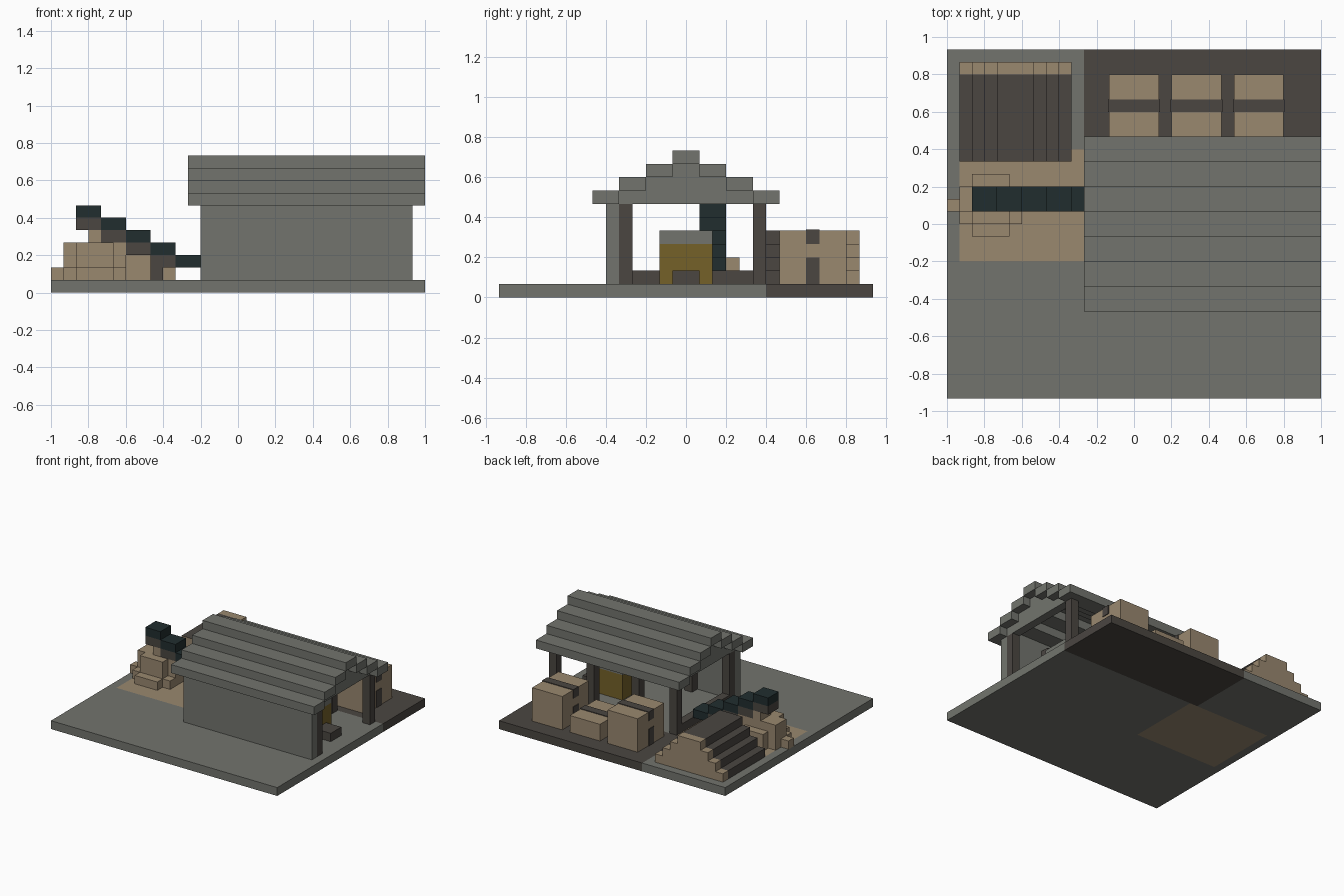
import bpy
import bmesh
from mathutils import Vector

U = 1 / 15  # one block

default = bpy.data.objects.get("Cube")
if default:
    bpy.data.objects.remove(default, do_unlink=True)


def material(name, rgb):
    m = bpy.data.materials.new(name)
    m.use_nodes = True
    m.diffuse_color = (*rgb, 1)
    m.node_tree.nodes["Principled BSDF"].inputs["Base Color"].default_value = (*rgb, 1)
    return m


stone = material("grey stone", (0.17, 0.175, 0.155))
sand = material("pale sand", (0.32, 0.246, 0.159))
dark = material("dark timber", (0.069, 0.061, 0.053))
water = material("deep teal", (0.015, 0.027, 0.028))
brass = material("old brass", (0.178, 0.119, 0.022))


def blocks(name, mats, boxes, rule=None):
    """One object from boxes given as x, y and z ranges in block units."""
    bm = bmesh.new()
    for ranges in boxes:
        lo, hi = (Vector(r[i] for r in ranges) for i in (0, 1))
        for v in bmesh.ops.create_cube(bm, size=1)["verts"]:
            v.co = Vector((lo[i] + hi[i]) / 2 + v.co[i] * (hi[i] - lo[i]) for i in range(3)) * U
    bm.normal_update()
    if rule:
        for f in bm.faces:
            f.material_index = rule(f)
    mesh = bpy.data.meshes.new(name)
    bm.to_mesh(mesh)
    bm.free()
    for m in mats:
        mesh.materials.append(m)
    ob = bpy.data.objects.new(name, mesh)
    bpy.context.collection.objects.link(ob)
    return ob


# Ground slab in three colours
slab = (0, 1)
blocks("stone_ground", [stone], [
    ((-15, 15), (-14, -3), slab),
    ((-15, -4), (6, 14), slab),
    ((-15, -14), (-3, 6), slab),
    ((-3, 15), (-3, 6), slab)])
blocks("dark_yard", [dark], [((-4, 15), (6, 14), slab)])
blocks("sand_patch", [sand], [((-14, -3), (-3, 6), slab)])

# Shelter walls and posts
blocks("front_wall", [stone], [((-3, 14), (-6, -5), (1, 7))])
for x in (-3, 2, 8, 13):
    for side, y in (("front", -5), ("back", 5)):
        blocks(f"{side}_post", [dark], [((x, x + 1), (y, y + 1), (1, 7))])
blocks("low_kerb", [dark], [((-3, -2), (-4, 5), (1, 2))])

# Stepped roof, mirrored around the ridge, with recessed gables
for i in range(3):
    z = (7 + i, 8 + i)
    outer, inner = 7 - 2 * i, 5 - 2 * i
    blocks("roof_step", [stone], [
        ((-4, 15), (-outer, -inner), z),
        ((-4, 15), (inner, outer), z)])
    blocks("gable", [stone], [
        ((-3, -2), (-inner, inner), z),
        ((13, 14), (-inner, inner), z)])
blocks("roof_ridge", [stone], [((-4, 15), (-1, 1), (10, 11))])

# Furnace inside the shelter
blocks("furnace", [brass], [((7, 11), (-2, 2), (1, 4))])
blocks("furnace_cap", [stone], [((7, 11), (-2, 2), (4, 5))])
blocks("furnace_step", [dark], [((11, 13), (-1, 1), (1, 2))])

# Water chute descending towards the shelter
for i in range(5):
    x = (-13 + 2 * i, -11 + 2 * i)
    top = 7 - i
    blocks("chute_water", [water], [(x, (1, 3), (top - 1, top))])
    if i < 4:
        blocks("chute_bed", [dark], [(x, (1, 3), (top - 2, top - 1))])
blocks("chute_post", [dark], [((-7, -6), (1, 3), (1, 2))])

# Small sand heap below the chute
blocks("small_heap", [sand], [
    ((-13, -10), (-1, 4), (1, 2)),
    ((-14, -9), (0, 3), (1, 2)),
    ((-15, -14), (1, 2), (1, 2)),
    ((-13, -10), (0, 4), (2, 3)),
    ((-14, -9), (1, 3), (2, 4)),
    ((-13, -10), (0, 1), (3, 4)),
    ((-12, -11), (1, 3), (4, 5))])

# Large stepped heap: dark treads with sand ends, and a sand rim behind
tiers = [((-14 + i, -5 - i), (1 + i, 2 + i)) for i in range(4)]
blocks("large_heap", [dark, sand], [(x, (5, 12), z) for x, z in tiers],
       lambda f: int(abs(f.normal.y) > 0.5))
blocks("heap_rim", [sand], [(x, (12, 13), z) for x, z in tiers])

# Crates with thin dark straps
t = 0.08
for x, top in ((-2, 5), (3, 3), (8, 5)):
    blocks("crate", [sand], [((x, x + 4), (7, 12), (1, top))])
    straps = [((x - t, x + 4 + t), (9, 10), (top - 1, top + t))]
    if top > 3:
        straps += [((x - t, x + t), (9, 10), (1, 3)),
                   ((x + 4 - t, x + 4 + t), (9, 10), (1, 3))]
    blocks("crate_strap", [dark], straps)
